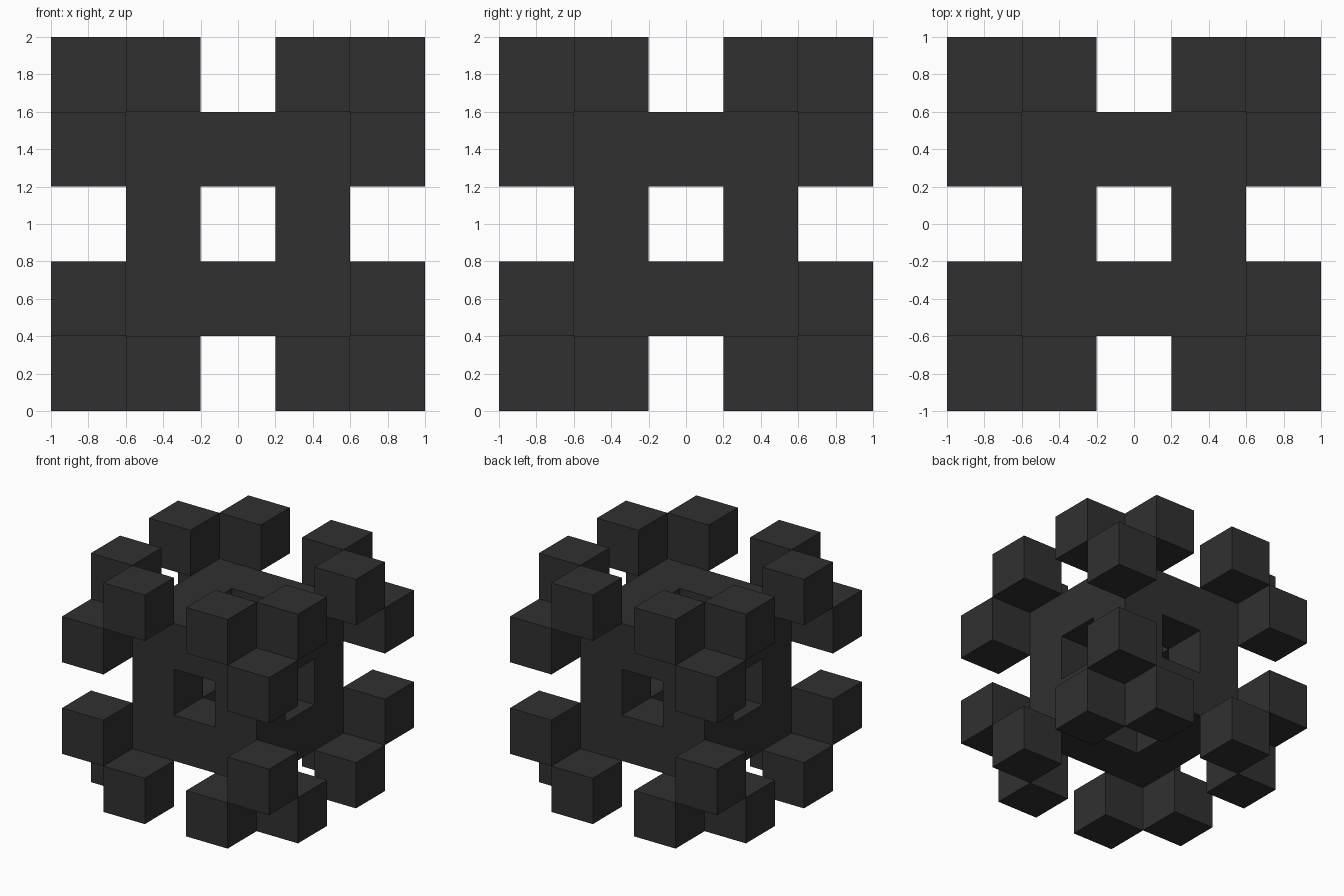
import bpy, bmesh
from itertools import product
from mathutils import Vector, Matrix

if "Cube" in bpy.data.objects:
    bpy.data.objects.remove(bpy.data.objects["Cube"])

S = 0.4                      # cell size of the 5 x 5 x 5 lattice
CENTRE = Vector((0, 0, 1))

mat = bpy.data.materials.new("charcoal")
mat.diffuse_color = (0.03, 0.03, 0.03, 1)
mat.use_nodes = True
mat.node_tree.nodes["Principled BSDF"].inputs["Base Color"].default_value = mat.diffuse_color


def add_object(name, bm):
    me = bpy.data.meshes.new(name)
    bm.to_mesh(me)
    bm.free()
    me.materials.append(mat)
    ob = bpy.data.objects.new(name, me)
    ob.location = CENTRE
    bpy.context.collection.objects.link(ob)
    return ob


# Core: 3 x 3 x 3 block with a square tunnel through each axis
cells = {c for c in product((-1, 0, 1), repeat=3) if c.count(0) < 2}
bm = bmesh.new()
for c in cells:
    for axis, side in product(range(3), (-1, 1)):
        n = [0, 0, 0]
        n[axis] = side
        if tuple(a + b for a, b in zip(c, n)) in cells:
            continue         # no face between neighbouring cells
        u, v = Vector(), Vector()
        u[(axis + 1) % 3] = 0.5
        v[(axis + 2) % 3] = 0.5 * side
        mid = Vector(c) + Vector(n) * 0.5
        bm.faces.new([bm.verts.new((mid + a * u + b * v) * S)
                      for a, b in ((-1, -1), (1, -1), (1, 1), (-1, 1))])
bmesh.ops.remove_doubles(bm, verts=bm.verts, dist=1e-4)
add_object("tunnelled_core", bm)

# Corner clusters: three cubes around each empty corner, mirrored to all eight
bm = bmesh.new()
for c in ((1, 2, 2), (2, 1, 2), (2, 2, 1)):
    bmesh.ops.create_cube(bm, size=S, matrix=Matrix.Translation(Vector(c) * S))
corners = add_object("corner_cubes", bm)
mirror = corners.modifiers.new("mirror", 'MIRROR')
mirror.use_axis = (True, True, True)
mirror.use_mirror_merge = False
